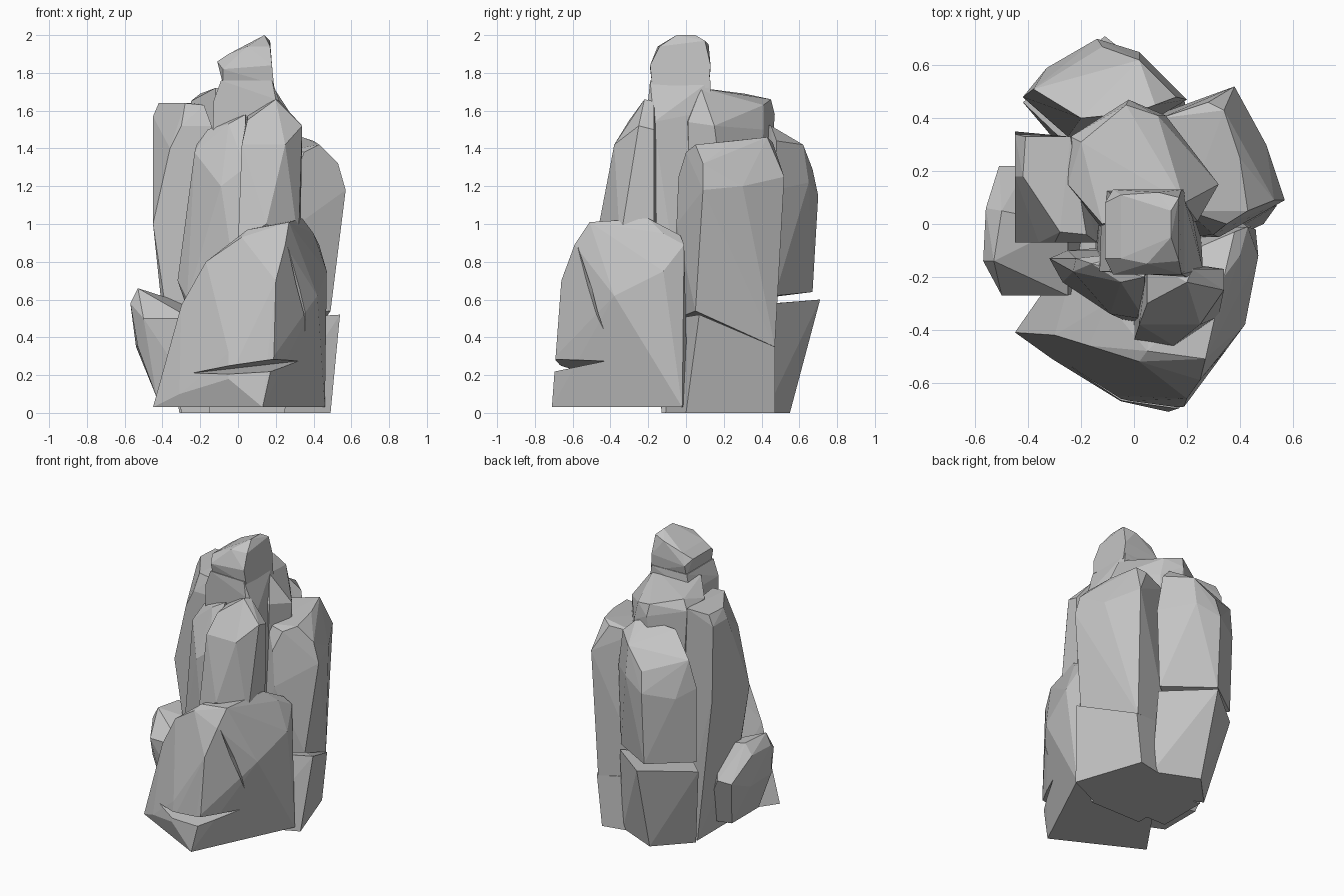
import bpy
import bmesh
from mathutils import Vector

default_cube = bpy.data.objects.get("Cube")
if default_cube:
    bpy.data.objects.remove(default_cube, do_unlink=True)

CENTIMETRE = 0.01

stone = bpy.data.materials.new("grey stone")
stone.use_nodes = True
stone_colour = (0.55, 0.55, 0.55, 1)
stone.diffuse_color = stone_colour
shader = next(node for node in stone.node_tree.nodes if node.type == "BSDF_PRINCIPLED")
shader.inputs["Base Color"].default_value = stone_colour
shader.inputs["Roughness"].default_value = 0.9


def rock(name, corners, chamfer=0):
    """Convex boulder through the given corners (hundredths), with chipped edges."""
    bm = bmesh.new()
    for corner in corners:
        bm.verts.new(Vector(corner) * CENTIMETRE)
    hull = bmesh.ops.convex_hull(bm, input=bm.verts)
    loose = {item for item in hull["geom_interior"] + hull["geom_unused"]
             if isinstance(item, bmesh.types.BMVert) and item.is_valid}
    bmesh.ops.delete(bm, geom=list(loose), context="VERTS")
    bmesh.ops.dissolve_limit(bm, angle_limit=0.06, verts=bm.verts, edges=bm.edges)
    if chamfer:
        lowest = min(vert.co.z for vert in bm.verts) + CENTIMETRE
        sharp = [edge for edge in bm.edges
                 if edge.calc_face_angle(0) > 0.6
                 and all(vert.co.z > lowest for vert in edge.verts)]
        bmesh.ops.bevel(bm, geom=sharp, offset=chamfer * CENTIMETRE,
                        segments=1, affect="EDGES", clamp_overlap=True)
    bmesh.ops.recalc_face_normals(bm, faces=bm.faces)
    mesh = bpy.data.meshes.new(name)
    bm.to_mesh(mesh)
    bm.free()
    mesh.materials.append(stone)
    boulder = bpy.data.objects.new(name, mesh)
    bpy.context.collection.objects.link(boulder)
    return boulder


def carve(boulder, name, corners):
    """Cut a crack into a boulder with a thin wedge, then discard the wedge."""
    wedge = rock(name, corners)
    wedge.hide_render = True
    crack = boulder.modifiers.new(name, "BOOLEAN")
    crack.operation = "DIFFERENCE"
    crack.solver = "EXACT"
    crack.object = wedge
    bpy.context.view_layer.objects.active = boulder
    bpy.ops.object.modifier_apply(modifier=crack.name)
    bpy.data.objects.remove(wedge, do_unlink=True)


# Large boulder at the front, with two cracks
front_boulder = rock("front_boulder", [
    (-45, -41, 3), (13, -71, 3), (46, -2, 3), (40, 1, 3), (-20, -5, 3),
    (-31, -51, 10), (-5, -67, 18), (-5, -65, 32),
    (19, -69, 30), (20, -66, 70), (42, -38, 62), (47, -12, 75),
    (-30, -42, 57), (-17, -46, 80), (-10, -30, 85),
    (2, -52, 93), (25, -59, 89), (5, -48, 97), (27, -51, 101),
    (34, -20, 103), (10, -15, 95), (40, -12, 95), (38, -3, 94), (43, -1, 89)])
carve(front_boulder, "low_crack", [
    (-25, -54, 21), (37, -42, 28), (-30, -85, 19), (-30, -85, 24),
    (15, -80, 20), (15, -80, 29), (55, -60, 26), (55, -60, 31)])
carve(front_boulder, "side_crack", [
    (26, -58, 90), (36, -43, 42), (44, -64, 72), (48, -56, 66), (25, -47, 66)])

# Upright rocks above the front boulder
rock("middle_front_rock", [
    (0, -44, 90), (32, -35, 90), (33, -17, 90), (0, -12, 90), (15, -46, 100),
    (2, -38, 142), (25, -38, 142), (5, -30, 155), (5, -14, 158),
    (20, -22, 166), (22, -17, 165), (34, -25, 152), (34, -17, 150)])
rock("inner_front_rock", [
    (-25, -10, 50), (0, -8, 50), (-27, -22, 60), (0, -38, 60), (-32, -13, 70),
    (-9, -34, 120), (4, -36, 130), (-23, -18, 138), (-22, -13, 142),
    (-16, -15, 150), (-5, -22, 153), (5, -10, 155), (4, -20, 158)])

# Tall column and low boulder on the -x side
rock("tall_side_column", [
    (-30, -5, 0), (-15, -5, 0), (-15, 30, 0), (-30, 30, 0), (-41, -3, 62),
    (-13, -7, 60), (-45, -7, 100), (-45, 35, 105), (-10, 33, 100),
    (-45, 18, 157), (-45, 34, 157), (-36, -7, 140), (-30, -7, 152),
    (-14, -7, 152), (-42, 18, 164), (-28, -3, 164), (-18, -4, 163),
    (-24, 33, 164), (-41, 33, 164)])
rock("low_side_boulder", [
    (-43, -20, 8), (-43, 10, 8), (-20, -25, 5), (-20, 10, 5),
    (-53, -20, 35), (-54, 5, 35), (-51, 22, 42), (-40, 22, 42),
    (-50, -27, 50), (-25, -27, 50), (-57, -14, 58), (-56, 6, 58),
    (-53, -14, 66), (-50, 5, 65), (-25, 0, 57)])

# Right pair at the back: column on its block
rock("right_back_column", [
    (20, -5, 50), (49, 5, 54), (36, 47, 35), (5, 40, 40), (53, 8, 84),
    (32, -5, 100), (57, 9, 118), (50, 30, 120), (38, 52, 125), (30, -4, 125),
    (53, 9, 132), (35, 0, 138), (43, 5, 142), (40, 25, 144),
    (34, 43, 146), (28, 46, 143), (20, 5, 138), (10, 40, 140)])
rock("right_back_block", [
    (20, -13, 0), (49, 0, 0), (33, 47, 0), (0, 40, 0),
    (20, -5, 50), (54, 7, 52), (37, 47, 35), (0, 40, 40)])

# Rear pair: column on its block
rock("rear_column", [
    (-41, 47, 65), (-14, 67, 64), (18, 47, 62), (0, 35, 60), (-25, 33, 62),
    (-42, 48, 118), (-33, 59, 112), (-14, 70, 115), (2, 65, 122), (20, 47, 118),
    (-12, 67, 129), (-36, 54, 126), (-38, 51, 138), (2, 62, 142),
    (16, 48, 144), (-20, 40, 151), (0, 42, 153), (8, 45, 152)])
rock("rear_block", [
    (-31, 33, 0), (-10, 55, 0), (20, 42, 0), (0, 20, 0),
    (-42, 46, 58), (-11, 71, 60), (19, 47, 58), (-20, 25, 57)])

# Central core, neck and cap
rock("central_core", [
    (-15, 5, 0), (15, 5, 0), (15, 35, 0), (-15, 35, 0), (-12, -2, 150),
    (24, 1, 154), (32, 15, 152), (12, 41, 150), (-25, 28, 150),
    (-2, 47, 158), (-24, 33, 162), (9, 41, 163), (-3, 45, 166),
    (-25, 15, 165), (-20, 31, 169), (-12, 0, 172), (19, 8, 172)])
rock("neck_rock", [
    (-15, -13, 0), (25, -13, 0), (25, 5, 0), (-15, 5, 0), (26, -17, 154),
    (-13, -18, 165), (-12, 13, 164), (20, -20, 166), (20, 13, 160),
    (-9, -18, 176), (-9, 12, 176), (18, -19, 176), (18, 13, 176)])
rock("cap_rock", [
    (-8, -17, 174), (-8, 11, 174), (19, -18, 174), (19, 12, 172),
    (-8, -19, 182), (-8, 13, 182), (18, -19, 184), (18, 13, 184),
    (-11, -13, 186), (-11, 8, 186), (-5, -13, 190), (-5, 11, 190),
    (5, -15, 194), (9, 12, 195), (17, -14, 194), (17, 10, 197),
    (14, -5, 200), (14, 5, 200)])
